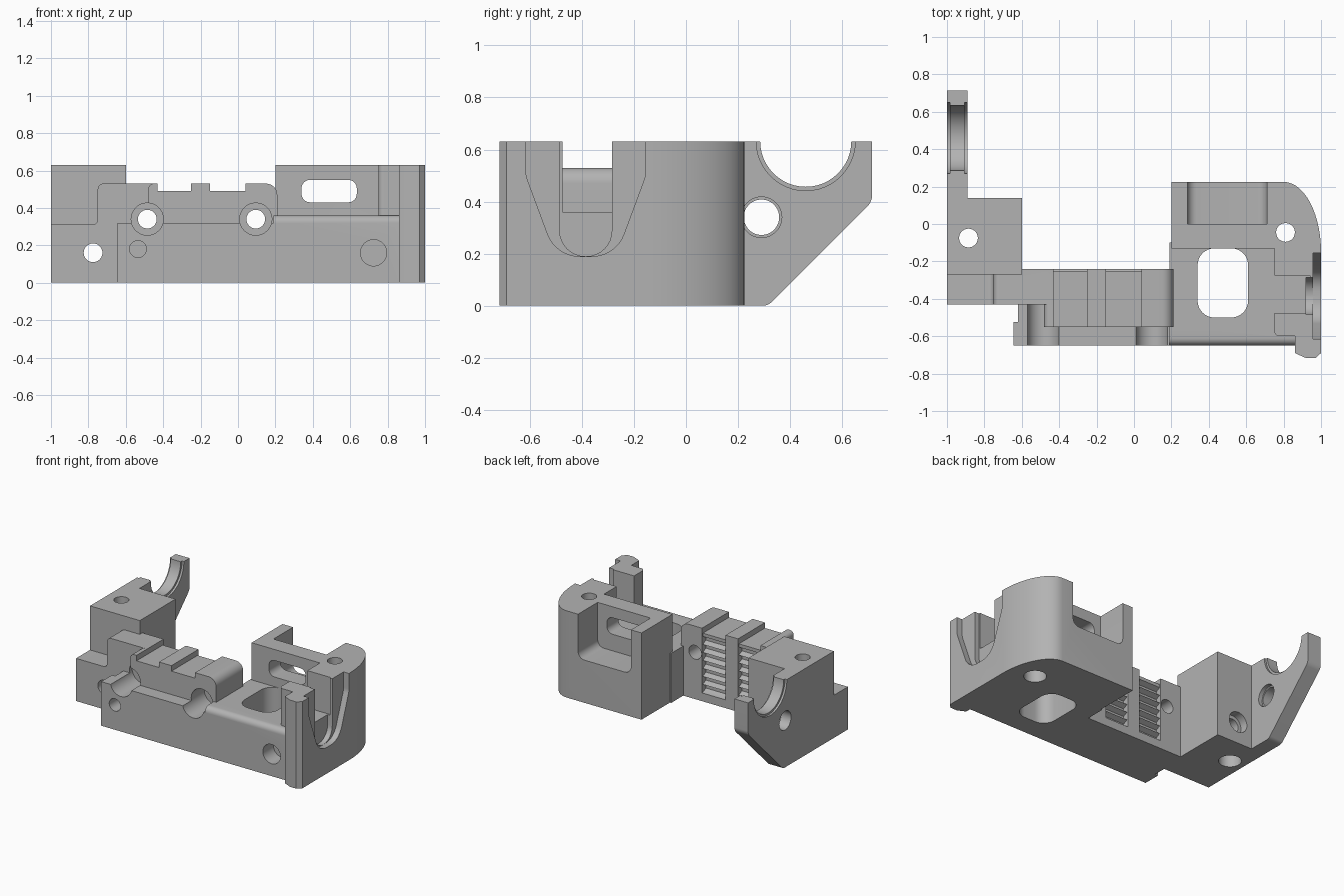
import bpy, bmesh, math
from mathutils import Vector

old = bpy.data.objects.get("Cube")
if old:
    bpy.data.objects.remove(old)

grey = bpy.data.materials.new("plain grey")
grey.use_nodes = True
grey.diffuse_color = (0.45, 0.45, 0.45, 1)
grey.node_tree.nodes["Principled BSDF"].inputs["Base Color"].default_value = (0.45, 0.45, 0.45, 1)


def rounded(points, steps=8):
    """Outline where a third number on a point is its corner radius."""
    out = []
    for i, p in enumerate(points):
        c = Vector(p[:2])
        if len(p) < 3:
            out.append(c)
            continue
        a = (Vector(points[i - 1][:2]) - c).normalized()
        b = (Vector(points[(i + 1) % len(points)][:2]) - c).normalized()
        half = a.angle(b) / 2
        centre = c + (a + b).normalized() * p[2] / math.sin(half)
        t = p[2] / math.tan(half)
        u, v = c + a * t - centre, c + b * t - centre
        sweep = math.pi - 2 * half
        for k in range(steps + 1):
            f = k / steps
            out.append(centre + (u * math.sin((1 - f) * sweep) + v * math.sin(f * sweep)) / math.sin(sweep))
    return out


def prism(name, points, axis, lo, hi):
    """Extrude an outline along an axis."""
    place = {"x": lambda p, d: (d, p[0], p[1]),
             "y": lambda p, d: (p[0], d, p[1]),
             "z": lambda p, d: (p[0], p[1], d)}[axis]
    bm = bmesh.new()
    pts = rounded(points)
    low = [bm.verts.new(place(p, lo)) for p in pts]
    high = [bm.verts.new(place(p, hi)) for p in pts]
    bm.faces.new(low)
    bm.faces.new(high)
    for i in range(len(pts)):
        j = (i + 1) % len(pts)
        bm.faces.new((low[i], low[j], high[j], high[i]))
    bmesh.ops.recalc_face_normals(bm, faces=bm.faces)
    mesh = bpy.data.meshes.new(name)
    bm.to_mesh(mesh)
    bm.free()
    mesh.materials.append(grey)
    ob = bpy.data.objects.new(name, mesh)
    bpy.context.collection.objects.link(ob)
    return ob


def rect(a, b, c, d, r=None):
    corners = [(a, c), (b, c), (b, d), (a, d)]
    return [p + (r,) for p in corners] if r else corners


def arc(cx, cy, rx, ry, start, end, n):
    angles = [math.radians(start + (end - start) * k / n) for k in range(n + 1)]
    return [(cx + rx * math.cos(t), cy + ry * math.sin(t)) for t in angles]


def hole(cx, cy, r, axis, lo, hi):
    return prism("hole_cutter", arc(cx, cy, r, r, 0, 352.5, 47), axis, lo, hi)


def combine(target, other, operation):
    mod = target.modifiers.new(operation, "BOOLEAN")
    mod.operation, mod.solver, mod.object = operation, "EXACT", other
    bpy.context.view_layer.objects.active = target
    bpy.ops.object.modifier_apply(modifier=mod.name)
    bpy.data.objects.remove(other)


# Tall end block with a curved rear corner and a front pillar
body = prism("bracket_body",
             [(0.2, -0.13), (0.75, -0.13), (0.75, -0.6, 0.03), (0.86, -0.6), (0.86, -0.69),
              (0.92, -0.717), (0.97, -0.717), (1, -0.69)]
             + arc(0.8, -0.15, 0.2, 0.375, 0, 90, 14) + [(0.2, 0.225)], "z", 0, 0.63)

# Solid parts joined to the body
solids = [
    prism("deck", [(-0.65, 0), (-0.1, 0), (-0.1, 0.36), (-0.65, 0.36, 0.04)], "x", 0.19, 0.9),
    prism("front_plate", [(-0.62, -0.42), (-0.62, -0.525), (-0.645, -0.525), (-0.645, -0.65),
                          (0.3, -0.65), (0.3, -0.42)], "z", 0, 0.32),
    prism("ridged_bar", [(-0.48, 0), (0.21, 0), (0.21, 0.53, 0.06), (0.04, 0.53), (0.04, 0.49),
                         (-0.15, 0.49), (-0.15, 0.53), (-0.25, 0.53), (-0.25, 0.49),
                         (-0.43, 0.49), (-0.43, 0.53), (-0.48, 0.53, 0.03)], "y", -0.55, -0.24),
    prism("shelf", [(-1, 0), (-0.44, 0), (-0.44, 0.53), (-0.75, 0.53, 0.03),
                    (-0.75, 0.31, 0.03), (-1, 0.31)], "y", -0.43, -0.24),
    prism("side_block", rect(-1, -0.6, -0.27, 0.14), "z", 0, 0.63),
    prism("cradle_arm", [(0.05, 0), (0.315, 0, 0.05), (0.715, 0.4, 0.06), (0.715, 0.63),
                         (0.05, 0.63)], "x", -1, -0.89),
]
for part in solids:
    combine(body, part, "UNION")


def teeth(lo, hi):
    """Cutter that leaves a stack of horizontal grip teeth."""
    pts = [(-0.2, 0.06)]
    for k in range(7):
        z = 0.06 + k * 0.058
        pts += [(-0.25, z), (-0.285, z + 0.018), (-0.285, z + 0.04)]
    pts += [(-0.25, 0.466), (-0.25, 0.6), (-0.2, 0.6)]
    return prism("teeth_cutter", pts, "x", lo, hi)


# Pocket, slot and windows of the end block
cutters = [
    prism("pocket_cutter", [(0.285, 0.7), (0.285, 0.31, 0.05), (0.71, 0.31, 0.05), (0.71, 0.7)],
          "y", 0, 0.4),
    prism("slot_window_cutter", rect(0.34, 0.635, 0.43, 0.55, 0.045), "y", -0.3, 0.1),
    prism("deck_window_cutter", rect(0.34, 0.61, -0.5, -0.13, 0.09), "z", -0.1, 0.36 + 0.2),
    prism("slot_cutter", rect(-0.475, -0.275, 0.36, 0.8), "x", 0.7, 0.94),
    prism("u_cutter", [(-0.485, 0.8), (-0.485, 0.19, 0.098), (-0.285, 0.19, 0.098),
                       (-0.285, 0.8)], "x", 0.92, 1.1),
    prism("scoop_cutter", [(-0.615, 0.8), (-0.615, 0.5, 0.1), (-0.5, 0.19, 0.13),
                           (-0.27, 0.19, 0.13), (-0.155, 0.5, 0.1), (-0.155, 0.8)],
          "x", 0.957, 1.1),
    teeth(-0.43, -0.25), teeth(-0.15, 0.04),
]

# Round cradle with a stepped rim
cutters.append(hole(0.46, 0.632, 0.175, "x", -1.1, -0.8))
cutters += [hole(0.46, 0.632, 0.19, "x", lo, lo + 0.1) for lo in (-1.085, -0.905)]

# Screw holes: cross position, radius, axis, range
for spec in [(0.81, -0.045, 0.05, "z", -0.1, 0.8), (0.81, -0.045, 0.075, "z", -0.1, 0.1),
             (-0.885, -0.075, 0.05, "z", -0.1, 0.8), (-0.885, -0.075, 0.075, "z", -0.1, 0.1),
             (-0.775, 0.16, 0.05, "y", -0.6, 0.3), (-0.775, 0.16, 0.075, "y", 0.08, 0.3),
             (0.29, 0.34, 0.068, "x", -1.1, -0.8), (0.29, 0.34, 0.078, "x", -0.92, -0.8),
             (-0.535, 0.18, 0.045, "y", -0.8, -0.5), (0.725, 0.16, 0.07, "y", -0.8, -0.53)]:
    cutters.append(hole(*spec))
for x in (-0.485, 0.095):
    cutters += [hole(x, 0.34, 0.05, "y", -0.8, -0.1), hole(x, 0.34, 0.086, "y", -0.8, -0.4)]

for cutter in cutters:
    combine(body, cutter, "DIFFERENCE")

# Smooth the curved walls and keep the edges sharp
bpy.ops.object.select_all(action="DESELECT")
body.select_set(True)
bpy.context.view_layer.objects.active = body
bpy.ops.object.shade_smooth_by_angle(angle=math.radians(30))
